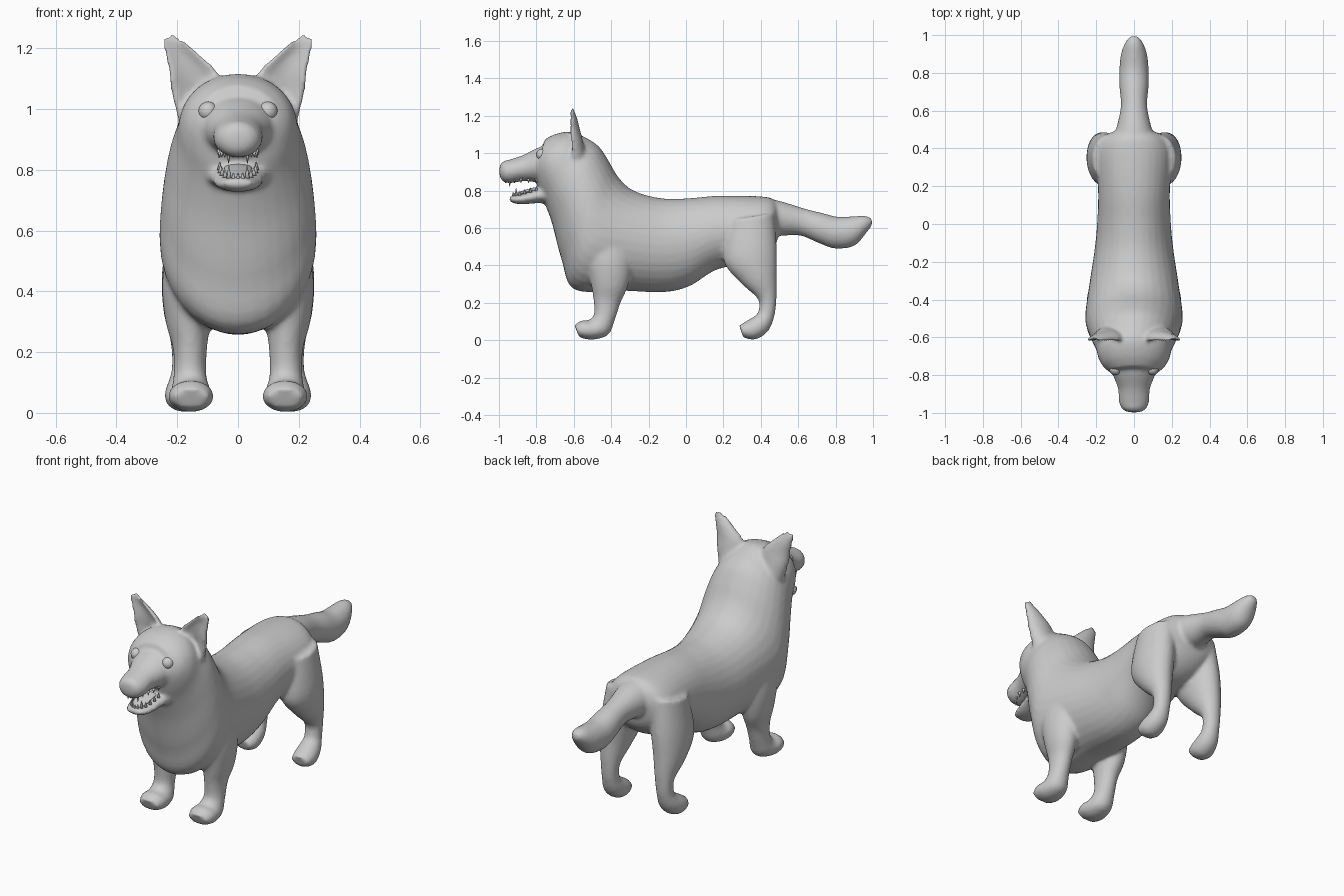
import bpy, bmesh, math
from mathutils import Vector, Matrix


def spline(rows, steps):
    # Catmull-Rom interpolation through the ring descriptions
    out = []
    for i in range(len(rows) - 1):
        quad = [rows[max(i - 1, 0)], rows[i], rows[i + 1], rows[min(i + 2, len(rows) - 1)]]
        for s in range(steps):
            t = s / steps
            out.append([0.5 * (2 * b + (c - a) * t + (2 * a - 5 * b + 4 * c - d) * t * t
                               + (3 * b - a - 3 * c + d) * t ** 3) for a, b, c, d in zip(*quad)])
    return out + [list(rows[-1])]


def loft(bm, rows, side=1, dent=0.0, steps=5, n=32):
    # ring = (centre x, y1, z1, y2, z2, half width): an ellipse spanning two profile points
    rings = []
    for x, y1, z1, y2, z2, rx in spline(rows, steps):
        mid = Vector((x * side, (y1 + y2) / 2, (z1 + z2) / 2))
        half = Vector((0, y1 - y2, z1 - z2)) / 2
        ring = []
        for k in range(n):
            a = 2 * math.pi * k / n
            v = math.sin(a)
            if v > 0:
                v *= 1 - dent * v
            ring.append(bm.verts.new(mid + half * v + Vector((max(rx, .004) * math.cos(a), 0, 0))))
        rings.append(ring)
    for a, b in zip(rings, rings[1:]):
        for k in range(n):
            bm.faces.new((a[k], a[(k + 1) % n], b[(k + 1) % n], b[k]))
    bm.faces.new(rings[0][::-1])
    bm.faces.new(rings[-1])


def finish(name, bm):
    bmesh.ops.recalc_face_normals(bm, faces=bm.faces)
    for f in bm.faces:
        f.smooth = True
    me = bpy.data.meshes.new(name)
    bm.to_mesh(me)
    bm.free()
    ob = bpy.data.objects.new(name, me)
    bpy.context.collection.objects.link(ob)
    return ob


# rump, belly, chest, neck and head
trunk = [(0, .495, .60, .495, .70, .07), (0, .475, .50, .465, .755, .15), (0, .38, .42, .38, .77, .20),
         (0, .17, .38, .17, .772, .19), (0, .02, .29, 0, .758, .195), (0, -.12, .257, -.14, .76, .208),
         (0, -.34, .265, -.28, .80, .235), (0, -.595, .27, -.36, .87, .258),
         (0, -.665, .43, -.42, .97, .25), (0, -.715, .62, -.47, 1.04, .228),
         (0, -.755, .73, -.54, 1.085, .203), (0, -.785, .80, -.61, 1.115, .19),
         (0, -.80, .85, -.69, 1.105, .165), (0, -.81, .88, -.755, 1.075, .125)]
muzzle = [(0, -.70, .84, -.70, 1.06, .14), (0, -.79, .845, -.79, 1.03, .115), (0, -.87, .85, -.87, .99, .085),
          (0, -.94, .84, -.94, .967, .08), (0, -.98, .85, -.98, .955, .062), (0, -.997, .88, -.997, .93, .03)]
jaw = [(0, -.70, .73, -.70, .84, .12), (0, -.79, .733, -.79, .815, .092), (0, -.87, .727, -.87, .785, .076),
       (0, -.92, .732, -.92, .775, .058), (0, -.945, .745, -.945, .768, .035)]
tail = [(0, .40, .58, .40, .76, .12), (0, .50, .56, .50, .745, .095), (0, .61, .56, .63, .705, .07),
        (0, .72, .515, .73, .68, .077), (0, .80, .49, .81, .66, .078), (0, .90, .505, .89, .662, .07),
        (0, .965, .575, .95, .666, .048), (0, .998, .62, .99, .655, .02)]
ear = [(.125, -.66, .96, -.53, .96, .07), (.14, -.66, 1.06, -.55, 1.06, .08), (.147, -.655, 1.12, -.565, 1.12, .08),
       (.183, -.645, 1.18, -.58, 1.18, .056), (.212, -.635, 1.222, -.595, 1.222, .035),
       (.216, -.625, 1.245, -.605, 1.245, .016)]
front_leg = [(.165, -.54, .52, -.28, .52, .075), (.17, -.53, .42, -.29, .40, .08), (.165, -.51, .31, -.31, .29, .073),
             (.158, -.495, .22, -.35, .20, .056), (.158, -.492, .14, -.38, .11, .054),
             (.155, -.52, .108, -.415, .03, .066), (.155, -.56, .105, -.50, .003, .075),
             (.155, -.597, .08, -.57, .015, .058)]
back_leg = [(.13, .22, .64, .47, .68, .09), (.155, .20, .43, .485, .50, .095), (.168, .29, .31, .485, .36, .077),
            (.17, .385, .22, .485, .25, .052), (.172, .387, .155, .475, .14, .046),
            (.175, .375, .135, .44, .05, .056), (.178, .33, .107, .37, .004, .064), (.178, .285, .08, .305, .015, .05)]

body = bmesh.new()
for rows in (trunk, muzzle, jaw, tail):
    loft(body, rows)
for s in (1, -1):
    loft(body, ear, s, dent=1.25)
    loft(body, front_leg, s)
    loft(body, back_leg, s)
dog = finish("dog_body", body)

# fuse the lofts into one smooth skin
mod = dog.modifiers.new("fuse", 'REMESH')
mod.mode = 'VOXEL'
mod.voxel_size = .011
mod.use_smooth_shade = True
mod = dog.modifiers.new("soften", 'SMOOTH')
mod.factor = .5
mod.iterations = 5

# eyes
for s, label in ((1, "left"), (-1, "right")):
    bm = bmesh.new()
    bmesh.ops.create_uvsphere(bm, u_segments=24, v_segments=16, radius=.032)
    bmesh.ops.translate(bm, verts=bm.verts, vec=(.098 * s, -.768, .992))
    finish(label + "_eye", bm)

# tongue
bm = bmesh.new()
loft(bm, [(0, -.74, .80, -.74, .825, .045), (0, -.82, .79, -.82, .815, .045),
          (0, -.88, .775, -.88, .797, .04), (0, -.92, .77, -.92, .782, .02)])
finish("tongue", bm)


# teeth: a row of cones around each jaw, with larger canines
def teeth(name, y_tip, z_root, width, direction):
    bm = bmesh.new()
    for i in range(13):
        a = math.pi * i / 12
        size = .045 if i in (4, 8) else .026
        r = bmesh.ops.create_cone(bm, cap_ends=True, segments=8, radius1=.009, radius2=.001, depth=size)
        if direction < 0:
            bmesh.ops.rotate(bm, verts=r["verts"], cent=(0, 0, 0), matrix=Matrix.Rotation(math.pi, 3, 'X'))
        y = -.80 + (y_tip + .80) * math.sin(a)
        z = z_root + (.035 * (1 - math.sin(a)) if direction > 0 else .008)
        z += direction * (size / 2 - .008)
        bmesh.ops.translate(bm, verts=r["verts"], vec=(width * math.cos(a), y, z))
    finish(name, bm)


teeth("upper_teeth", -.965, .85, .062, -1)
teeth("lower_teeth", -.925, .772, .06, 1)
